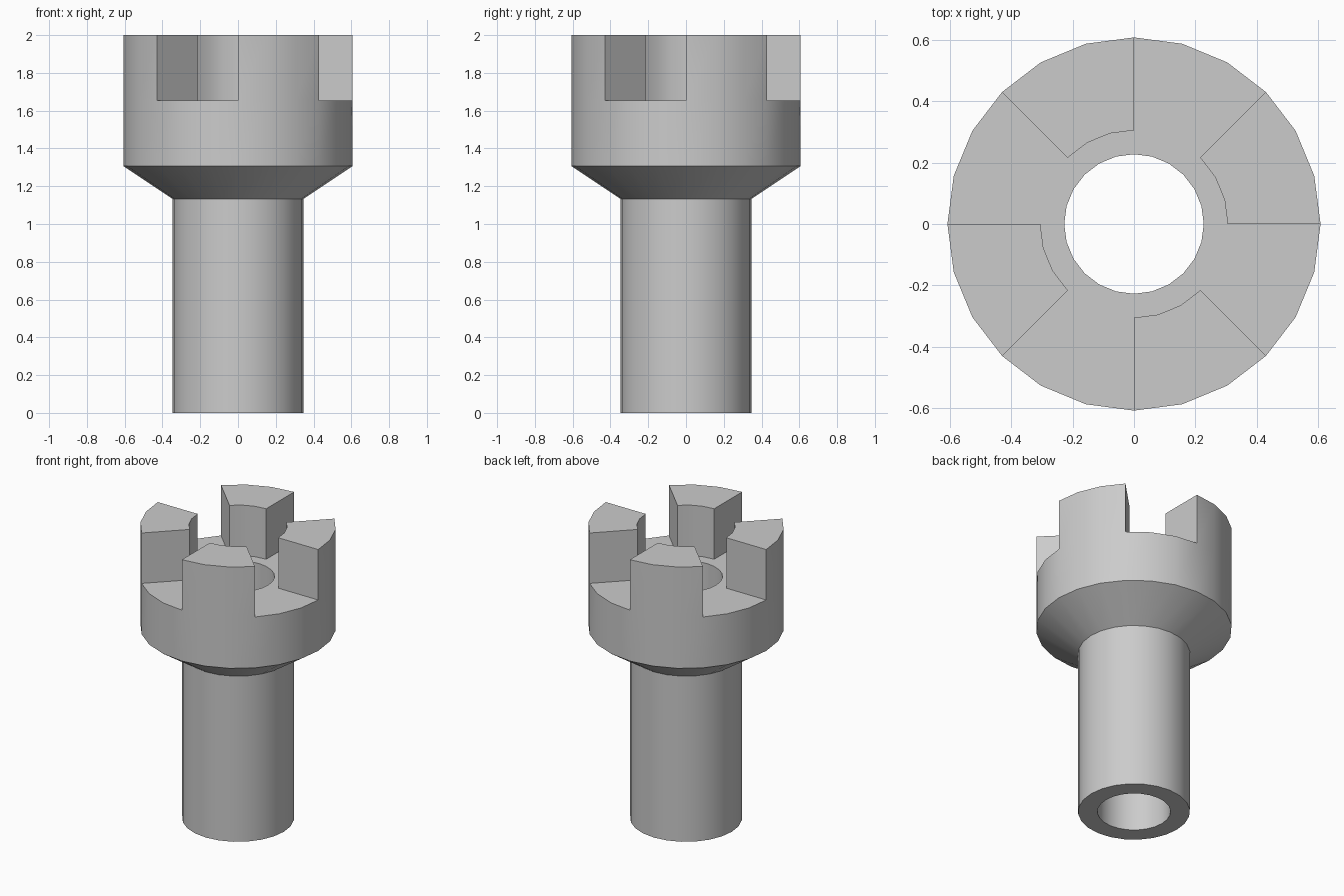
import bpy, bmesh
from math import cos, sin, pi, radians

cube = bpy.data.objects.get("Cube")
if cube:
    bpy.data.objects.remove(cube, do_unlink=True)

SIDES = 24
FLOOR, TOP = 1.655, 2.0

# Closed cross-section: bore, stem, flared collar, head and slot floor
profile = [(0.227, 0), (0.347, 0), (0.347, 1.133), (0.607, 1.307),
           (0.607, FLOOR), (0.305, FLOOR), (0.227, FLOOR)]

bm = bmesh.new()
rings = []
for i in range(SIDES):
    a = 2 * pi * i / SIDES
    rings.append([bm.verts.new((r * cos(a), r * sin(a), z)) for r, z in profile])

# Lathe faces, remembering the floor faces that become teeth
tooth_faces = []
n = len(profile)
for i in range(SIDES):
    here, there = rings[i], rings[(i + 1) % SIDES]
    for j in range(n):
        k = (j + 1) % n
        face = bm.faces.new((here[j], there[j], there[k], here[k]))
        if j == 4 and i % 6 < 3:
            tooth_faces.append(face)

# Four clutch teeth raised from the slot floor
result = bmesh.ops.extrude_face_region(bm, geom=tooth_faces)
raised = [v for v in result["geom"] if isinstance(v, bmesh.types.BMVert)]
bmesh.ops.translate(bm, verts=raised, vec=(0, 0, TOP - FLOOR))
leftover = [f for f in tooth_faces if f.is_valid]
if leftover:
    bmesh.ops.delete(bm, geom=leftover, context='FACES')
bmesh.ops.recalc_face_normals(bm, faces=bm.faces)

mesh = bpy.data.meshes.new("toothed_sleeve")
bm.to_mesh(mesh)
bm.free()
sleeve = bpy.data.objects.new("toothed_sleeve", mesh)
bpy.context.collection.objects.link(sleeve)

# Plain grey metal
grey = bpy.data.materials.new("plain grey")
grey.use_nodes = True
colour = (0.6, 0.6, 0.6, 1)
grey.diffuse_color = colour
grey.node_tree.nodes["Principled BSDF"].inputs["Base Color"].default_value = colour
mesh.materials.append(grey)

bpy.ops.object.select_all(action='DESELECT')
sleeve.select_set(True)
bpy.context.view_layer.objects.active = sleeve
bpy.ops.object.shade_smooth_by_angle(angle=radians(30))
